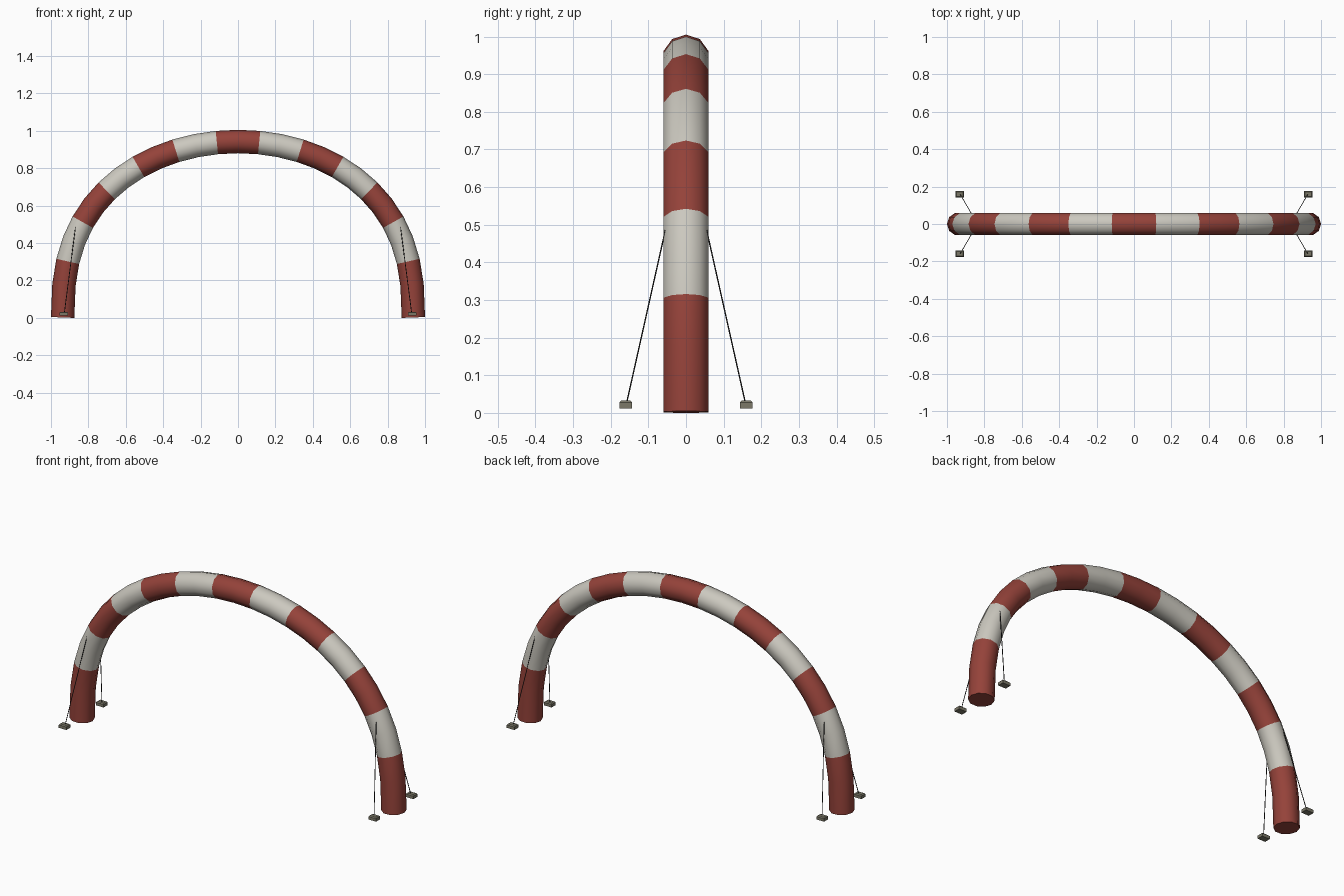
import bpy, bmesh, math
from mathutils import Vector

cube = bpy.data.objects.get("Cube")
if cube:
    bpy.data.objects.remove(cube, do_unlink=True)


def material(name, rgb):
    m = bpy.data.materials.new(name)
    m.use_nodes = True
    m.diffuse_color = (*rgb, 1)
    m.node_tree.nodes["Principled BSDF"].inputs["Base Color"].default_value = (*rgb, 1)
    return m


RED = material("faded red", (0.30, 0.055, 0.042))
WHITE = material("off white", (0.60, 0.58, 0.52))
ROPE = material("dark rope", (0.02, 0.02, 0.02))
STONE = material("grey brown weight", (0.20, 0.19, 0.14))


def finish(name, bm, mats, smooth=True):
    bmesh.ops.recalc_face_normals(bm, faces=bm.faces)
    mesh = bpy.data.meshes.new(name)
    bm.to_mesh(mesh)
    bm.free()
    for m in mats:
        mesh.materials.append(m)
    ob = bpy.data.objects.new(name, mesh)
    bpy.context.collection.objects.link(ob)
    if smooth:
        bpy.ops.object.select_all(action="DESELECT")
        ob.select_set(True)
        bpy.context.view_layer.objects.active = ob
        bpy.ops.object.shade_smooth_by_angle(angle=math.radians(50))
    return ob


def tube(bm, path, radius, sides):
    """Sweep a ring along a path; return the side faces of each segment."""
    rings = []
    for i, p in enumerate(path):
        t = (path[min(i + 1, len(path) - 1)] - path[max(i - 1, 0)]).normalized()
        u = Vector((0, 1, 0))
        u = (u - t * u.dot(t)).normalized()
        n = u.cross(t)
        angles = [math.tau * k / sides for k in range(sides)]
        rings.append([bm.verts.new(p + radius * (n * math.cos(a) + u * math.sin(a)))
                      for a in angles])
    segments = []
    for a, b in zip(rings, rings[1:]):
        segments.append([bm.faces.new((a[k], a[(k + 1) % sides],
                                       b[(k + 1) % sides], b[k]))
                         for k in range(sides)])
    bm.faces.new(rings[0])
    bm.faces.new(rings[-1])
    return segments


# Striped arch
STRIPES, PER_STRIPE = 13, 2
count = STRIPES * PER_STRIPE
path = []
for i in range(count + 1):
    a = math.pi * i / count
    path.append(Vector((-0.9375 * math.cos(a), 0,
                        0.9405 * max(math.sin(a), 0) ** 0.8 + 0.0024)))
path[0].z = path[-1].z = 0.0024
bm = bmesh.new()
for i, faces in enumerate(tube(bm, path, 0.0625, 10)):
    for f in faces:
        f.material_index = (i // PER_STRIPE) % 2
finish("striped_arch", bm, [RED, WHITE])

# Guy ropes and their ground weights
for sx, side in ((1, "left"), (-1, "right")):
    for sy, end in ((-1, "front"), (1, "back")):
        bm = bmesh.new()
        tube(bm, [Vector((sx * 0.928, sy * 0.157, 0.03)),
                  Vector((sx * 0.869, sy * 0.055, 0.485))], 0.002, 6)
        finish(f"{end}_{side}_rope", bm, [ROPE])

        bm = bmesh.new()
        bmesh.ops.create_cube(bm, size=1)
        for v in bm.verts:
            v.co = Vector((sx * 0.931 + v.co.x * 0.046,
                           sy * 0.160 + v.co.y * 0.034, 0.022 + v.co.z * 0.021))
        top = [e for e in bm.edges if all(v.co.z > 0.022 for v in e.verts)]
        bmesh.ops.bevel(bm, geom=top, offset=0.005, segments=1, affect="EDGES")
        finish(f"{end}_{side}_weight", bm, [STONE], smooth=False)
